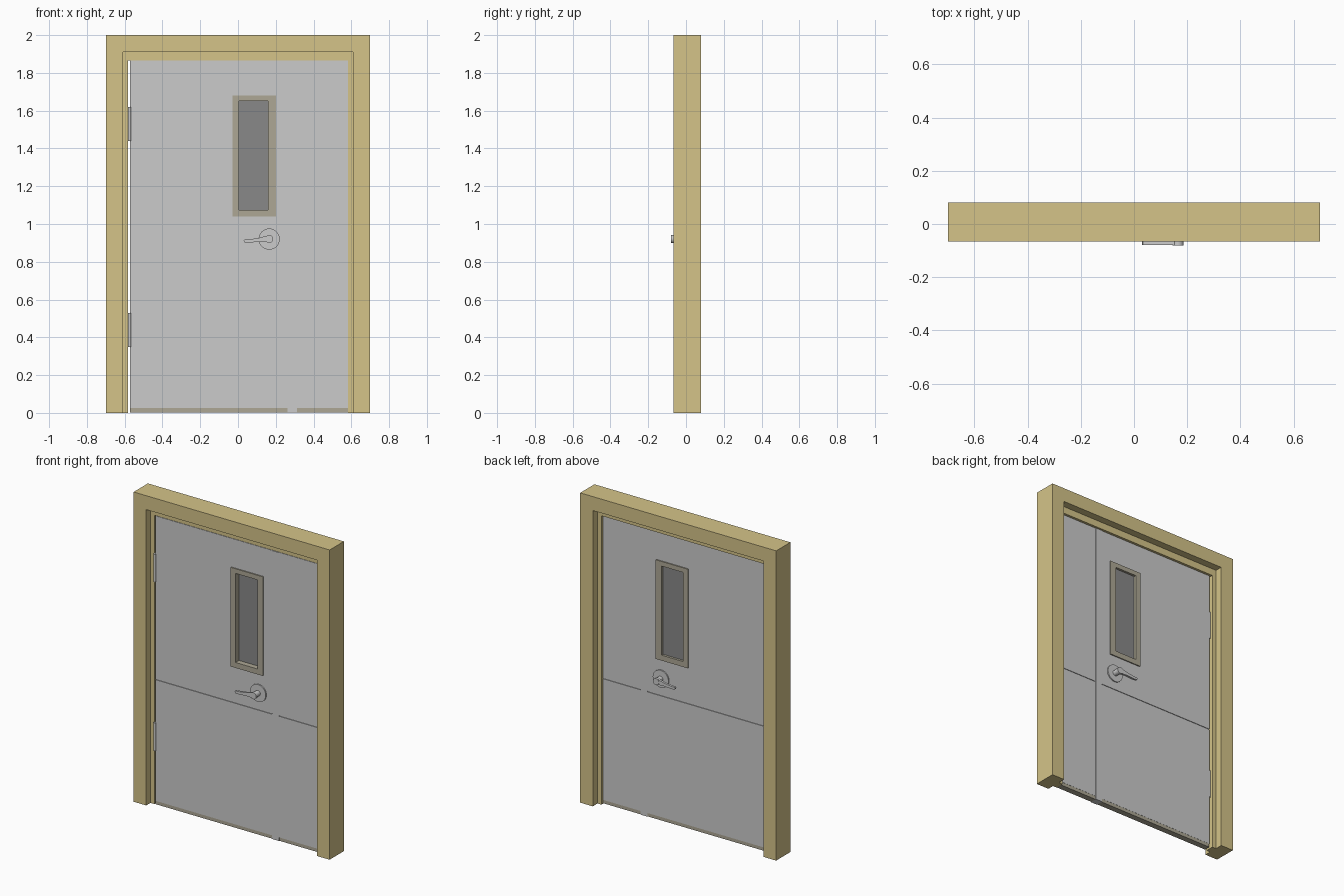
import bpy, bmesh, math
from mathutils import Matrix

if "Cube" in bpy.data.objects:
    bpy.data.objects.remove(bpy.data.objects["Cube"])


def material(name, rgb):
    m = bpy.data.materials.new(name)
    m.diffuse_color = (*rgb, 1)
    m.use_nodes = True
    m.node_tree.nodes["Principled BSDF"].inputs["Base Color"].default_value = m.diffuse_color
    return m


GOLD = material("frame_paint", (0.66, 0.55, 0.25))
TRIM = material("trim_paint", (0.42, 0.39, 0.30))
GLASS = material("glass", (0.25, 0.25, 0.25))


def finish(name, bm, mat=None, smooth=False):
    bmesh.ops.recalc_face_normals(bm, faces=bm.faces)
    me = bpy.data.meshes.new(name)
    bm.to_mesh(me)
    bm.free()
    ob = bpy.data.objects.new(name, me)
    bpy.context.collection.objects.link(ob)
    if mat:
        me.materials.append(mat)
    if smooth:
        bpy.context.view_layer.objects.active = ob
        ob.select_set(True)
        bpy.ops.object.shade_smooth_by_angle(angle=math.radians(35))
        ob.select_set(False)
    return ob


def box(name, x0, x1, y0, y1, z0, z1, mat=None):
    bm = bmesh.new()
    bmesh.ops.create_cube(bm, size=1)
    for v in bm.verts:
        v.co = ((x0 + x1) / 2 + v.co.x * (x1 - x0),
                (y0 + y1) / 2 + v.co.y * (y1 - y0),
                (z0 + z1) / 2 + v.co.z * (z1 - z0))
    return finish(name, bm, mat)


def loft(name, rings, closed, mat=None):
    """Skin equal rings of points; closed joins last to first, else caps the ends."""
    bm = bmesh.new()
    rows = [[bm.verts.new(p) for p in r] for r in rings]
    n = len(rows[0])
    for i in range(len(rows) if closed else len(rows) - 1):
        a, b = rows[i], rows[(i + 1) % len(rows)]
        for j in range(n):
            k = (j + 1) % n
            bm.faces.new((a[j], a[k], b[k], b[j]))
    if not closed:
        bm.faces.new(rows[0])
        bm.faces.new(rows[-1])
    return finish(name, bm, mat)


def holed_panel(name, outer, inner, y0, y1, mat=None):
    """Rectangle (x0, x1, z0, z1) with a rectangular opening."""
    corners = [(0, 2), (1, 2), (1, 3), (0, 3)]
    rings = [[(outer[i], y0, outer[j]), (inner[i], y0, inner[j]),
              (inner[i], y1, inner[j]), (outer[i], y1, outer[j])] for i, j in corners]
    return loft(name, rings, True, mat)


def cylinder(bm, r1, r2, depth, centre, axis):
    rot = Matrix.Rotation(math.pi / 2, 4, 'X') if axis == 'Y' else Matrix()
    bmesh.ops.create_cone(bm, cap_ends=True, segments=32, radius1=r1, radius2=r2,
                          depth=depth, matrix=Matrix.Translation(centre) @ rot)


# Door frame: stepped jamb profile (side inset, head inset, y) mitred round the opening
profile = [(0, 0, -0.065), (0.09, 0.09, -0.065), (0.09, 0.09, -0.022),
           (0.118, 0.135, -0.022), (0.118, 0.135, 0.032), (0.09, 0.09, 0.032),
           (0.09, 0.09, 0.08), (0, 0, 0.08)]
rings = []
for side, top in ((-1, False), (-1, True), (1, True), (1, False)):
    rings.append([(side * (0.7 - s), y, 2 - h if top else 0) for s, h, y in profile])
loft("door_frame", rings, False, GOLD)

# Door leaves, each split by a narrow seam
YF, YB = -0.025, 0.016
TOP, BOTTOM, SEAM = 1.865, 0.025, 0.81
opening = (0.0, 0.165, 1.07, 1.655)
holed_panel("main_leaf_upper", (-0.571, 0.263, SEAM + 0.003, TOP), opening, YF, YB)
box("side_leaf_upper", 0.312, 0.582, YF, YB, SEAM + 0.003, TOP)
for name, x0, x1 in (("main_leaf", -0.571, 0.263), ("side_leaf", 0.312, 0.582)):
    box(name + "_lower", x0, x1, YF, YB, BOTTOM, SEAM - 0.003)
    box(name + "_seam", x0, x1, YF + 0.004, YB - 0.004, SEAM - 0.003, SEAM + 0.003)
    box(name + "_bottom_sweep", x0, x1, YF + 0.001, YB - 0.001, 0.003, BOTTOM, TRIM)

# Meeting strip between the leaves
box("meeting_strip", 0.263, 0.312, YF - 0.003, YB + 0.003, 0.003, TOP)

# Vision window
holed_panel("window_frame", (-0.03, 0.2, 1.04, 1.68), (0.005, 0.16, 1.075, 1.65),
            YF - 0.007, YB + 0.007, TRIM)
box("window_glass", 0.003, 0.162, 0.003, 0.008, 1.073, 1.652, GLASS)

# Hinges
for label, z in (("lower", 0.44), ("upper", 1.53)):
    box(label + "_hinge_leaf", -0.583, -0.57, YF, YB, z - 0.09, z + 0.09)
    bm = bmesh.new()
    cylinder(bm, 0.008, 0.008, 0.18, (-0.575, YF - 0.003, z), 'Z')
    finish(label + "_hinge_knuckle", bm, smooth=True)

# Lever handles, mirrored to the back
HX, HZ = 0.165, 0.92
outline = [(0.178, 0.935), (0.15, 0.937), (0.11, 0.926), (0.06, 0.919), (0.034, 0.918),
           (0.03, 0.911), (0.034, 0.903), (0.06, 0.902), (0.11, 0.905), (0.15, 0.904),
           (0.178, 0.906)]
for label, face, d in (("front", YF, -1), ("back", YB, 1)):
    bm = bmesh.new()
    cylinder(bm, 0.056, 0.056, 0.008, (HX, face + d * 0.004, HZ), 'Y')
    cylinder(bm, 0.018, 0.018, 0.04, (HX, face + d * 0.025, HZ), 'Y')
    cylinder(bm, 0.021, 0.021, 0.017, (HX, face + d * 0.0465, HZ), 'Y')
    finish(label + "_handle_rose", bm, smooth=True)
    loft(label + "_handle_lever",
         [[(x, face + d * t, z) for x, z in outline] for t in (0.039, 0.053)], False)
